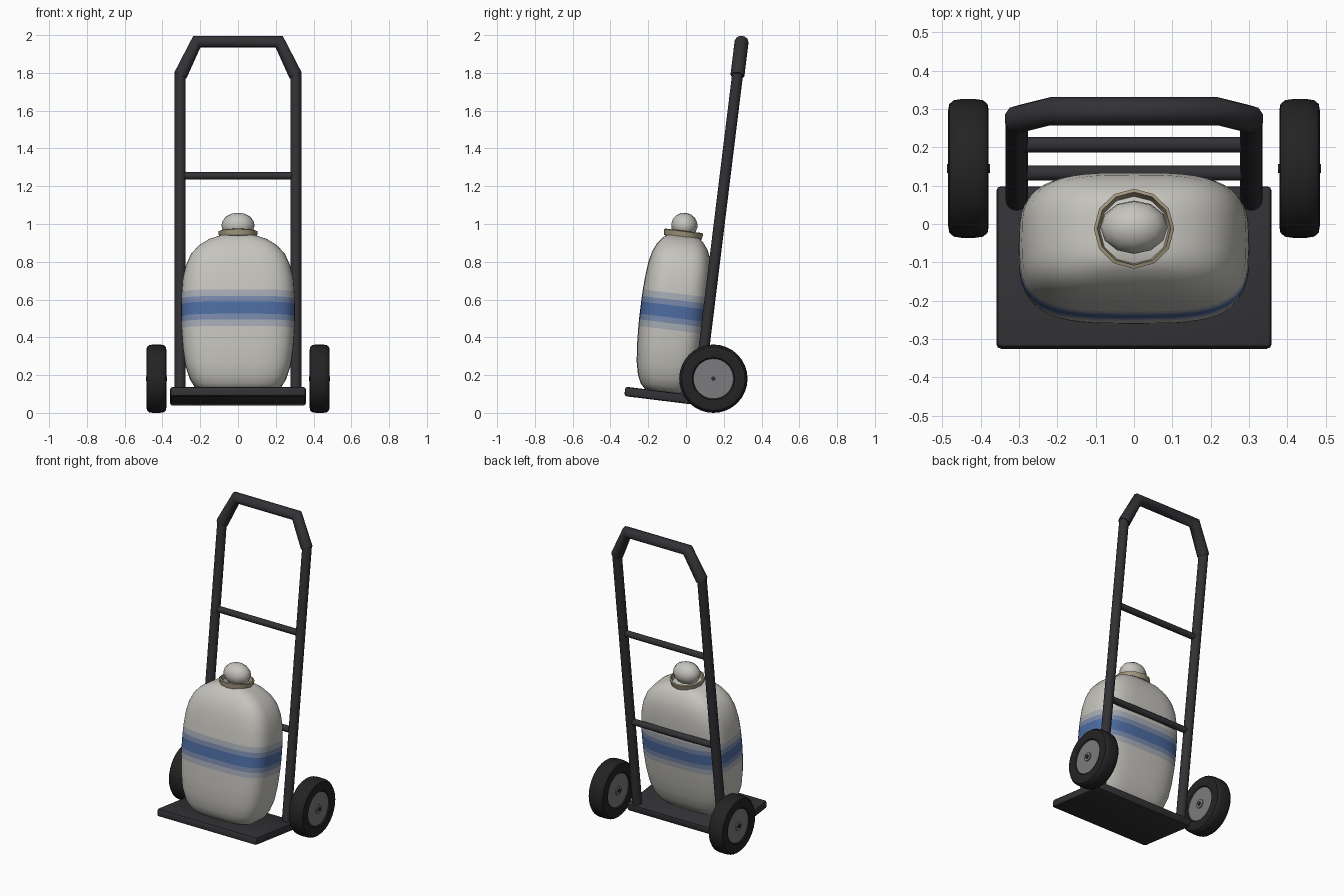
import bpy, bmesh, math
from mathutils import Matrix, Vector

if "Cube" in bpy.data.objects:
    bpy.data.objects.remove(bpy.data.objects["Cube"])

# Leaning frame: everything but the wheels is built upright, then tilted back
TILT = Matrix.Translation((0, 0.053, 0)) @ Matrix.Rotation(math.radians(-7), 4, 'X')


def mat(name, rgb):
    m = bpy.data.materials.new(name)
    m.diffuse_color = (*rgb, 1)
    m.use_nodes = True
    m.node_tree.nodes["Principled BSDF"].inputs["Base Color"].default_value = m.diffuse_color
    return m


STEEL = mat("dark_steel", (0.032, 0.031, 0.036))
RUBBER = mat("rubber", (0.017, 0.017, 0.018))
RIM = mat("rim_grey", (0.2, 0.2, 0.21))
CREAM = mat("cream", (0.56, 0.55, 0.51))
PALE = mat("pale_blue", (0.38, 0.41, 0.46))
MID = mat("mid_blue", (0.19, 0.25, 0.41))
BLUE = mat("blue", (0.075, 0.15, 0.36))
TAN = mat("tan", (0.36, 0.31, 0.21))


def finish(name, bm, mats, matrix=TILT, angle=40):
    bmesh.ops.recalc_face_normals(bm, faces=bm.faces)
    me = bpy.data.meshes.new(name)
    bm.to_mesh(me)
    bm.free()
    ob = bpy.data.objects.new(name, me)
    bpy.context.collection.objects.link(ob)
    for m in mats:
        me.materials.append(m)
    ob.matrix_world = matrix
    bpy.ops.object.select_all(action='DESELECT')
    ob.select_set(True)
    bpy.context.view_layer.objects.active = ob
    bpy.ops.object.shade_smooth_by_angle(angle=math.radians(angle))
    return ob


def tube(name, a, b, r, seg=16):
    a, b = Vector(a), Vector(b)
    bm = bmesh.new()
    rot = (b - a).to_track_quat('Z', 'Y').to_matrix().to_4x4()
    bmesh.ops.create_cone(bm, cap_ends=True, segments=seg, radius1=r, radius2=r,
                          depth=(b - a).length,
                          matrix=Matrix.Translation((a + b) / 2) @ rot)
    return finish(name, bm, [STEEL])


def skin(bm, rings, closed=False, band_mats=None):
    """Bridge successive rings of points; closed joins last ring to first."""
    vs = [[bm.verts.new(p) for p in ring] for ring in rings]
    n = len(vs[0])
    for i in range(len(vs) if closed else len(vs) - 1):
        a, b = vs[i], vs[(i + 1) % len(vs)]
        for j in range(n):
            k = (j + 1) % n
            f = bm.faces.new((a[j], a[k], b[k], b[j]))
            if band_mats:
                f.material_index = band_mats.get(i, 0)
    if not closed:
        bm.faces.new(vs[0])
        bm.faces.new(vs[-1])


def lathe(name, profile, material, matrix, seg, closed=False):
    bm = bmesh.new()
    skin(bm, [[(r * math.cos(2 * math.pi * j / seg), r * math.sin(2 * math.pi * j / seg), z)
               for j in range(seg)] for r, z in profile], closed)
    return finish(name, bm, [material], matrix)


# Toe plate
bm = bmesh.new()
bmesh.ops.create_cube(bm, size=1, matrix=Matrix.Translation((0, -0.176, 0.067))
                      @ Matrix.Diagonal((0.718, 0.424, 0.05, 1)))
bmesh.ops.bevel(bm, geom=bm.edges[:], offset=0.012, segments=2, profile=0.5, affect='EDGES')
finish("toe_plate", bm, [STEEL])

# Rails and crossbars
for side, s in (("left", -1), ("right", 1)):
    tube(side + "_rail", (s * 0.306, 0, 0.06), (s * 0.306, 0, 1.81), 0.029)
for name, z in (("upper", 1.264), ("lower", 0.655)):
    tube(name + "_crossbar", (-0.3, 0, z), (0.3, 0, z), 0.02)

# Bent handle
cu = bpy.data.curves.new("handle", 'CURVE')
cu.dimensions = '3D'
cu.bevel_depth = 0.037
cu.bevel_resolution = 3
cu.use_fill_caps = True
sp = cu.splines.new('POLY')
sp.points.add(3)
for p, (x, z) in zip(sp.points, ((-0.305, 1.8), (-0.218, 1.98), (0.218, 1.98), (0.305, 1.8))):
    p.co = (x, 0, z, 1)
handle = bpy.data.objects.new("handle", cu)
bpy.context.collection.objects.link(handle)
cu.materials.append(STEEL)
handle.matrix_world = TILT

# Wheels: tyre, rim disc and hub, axis along x
half_tyre = [(0.1, 0.036), (0.112, 0.05), (0.15, 0.053), (0.168, 0.05), (0.178, 0.038), (0.181, 0.018)]
tyre = half_tyre + [(r, -x) for r, x in reversed(half_tyre)]
for side, s in (("left", -1), ("right", 1)):
    m = Matrix.Translation((s * 0.432, 0.145, 0.181)) @ Matrix.Rotation(math.pi / 2, 4, 'Y')
    lathe(side + "_tyre", tyre, RUBBER, m, 32, True)
    lathe(side + "_rim", [(0.106, -0.044), (0.106, 0.044)], RIM, m, 32)
    lathe(side + "_hub", [(0.028, -0.05), (0.028, 0.05)], RIM, m, 16)
    lathe(side + "_axle_end", [(0.012, -0.056), (0.012, 0.056)], STEEL, m, 12)

# Bottle body: (height, half width, half depth) of rounded-rectangle rings
body = [(0.088, 0.16, 0.08), (0.095, 0.2, 0.107), (0.12, 0.23, 0.13), (0.16, 0.255, 0.149),
        (0.23, 0.279, 0.165), (0.32, 0.292, 0.174), (0.42, 0.299, 0.179), (0.455, 0.3, 0.18),
        (0.485, 0.301, 0.18), (0.55, 0.301, 0.18), (0.58, 0.3, 0.18), (0.615, 0.299, 0.179),
        (0.69, 0.293, 0.175), (0.76, 0.277, 0.168), (0.82, 0.25, 0.155), (0.865, 0.21, 0.135),
        (0.9, 0.155, 0.108), (0.918, 0.1, 0.085), (0.926, 0.05, 0.045)]


def squircle(z, hx, hy, n=48, e=2 / 3.4):
    ring = []
    for j in range(n):
        a = 2 * math.pi * j / n
        c, s = math.cos(a), math.sin(a)
        ring.append((hx * math.copysign(abs(c) ** e, c),
                     -0.18 + hy * math.copysign(abs(s) ** e, s), z))
    return ring


bm = bmesh.new()
skin(bm, [squircle(*row) for row in body], band_mats={6: 1, 7: 2, 8: 3, 9: 2, 10: 1})
finish("bottle", bm, [CREAM, PALE, MID, BLUE], angle=60)

# Neck collar and cap
NECK = TILT @ Matrix.Translation((0, -0.182, 0))
lathe("neck_collar", [(0.08, 0.905), (0.1, 0.915), (0.105, 0.945), (0.096, 0.949), (0.088, 0.915)],
      TAN, NECK, 12, True)
bm = bmesh.new()
bmesh.ops.create_uvsphere(bm, u_segments=12, v_segments=8, radius=1,
                          matrix=Matrix.Translation((0, 0, 0.978)) @ Matrix.Diagonal((0.088, 0.07, 0.067, 1)))
finish("bottle_cap", bm, [CREAM], NECK, 60)
